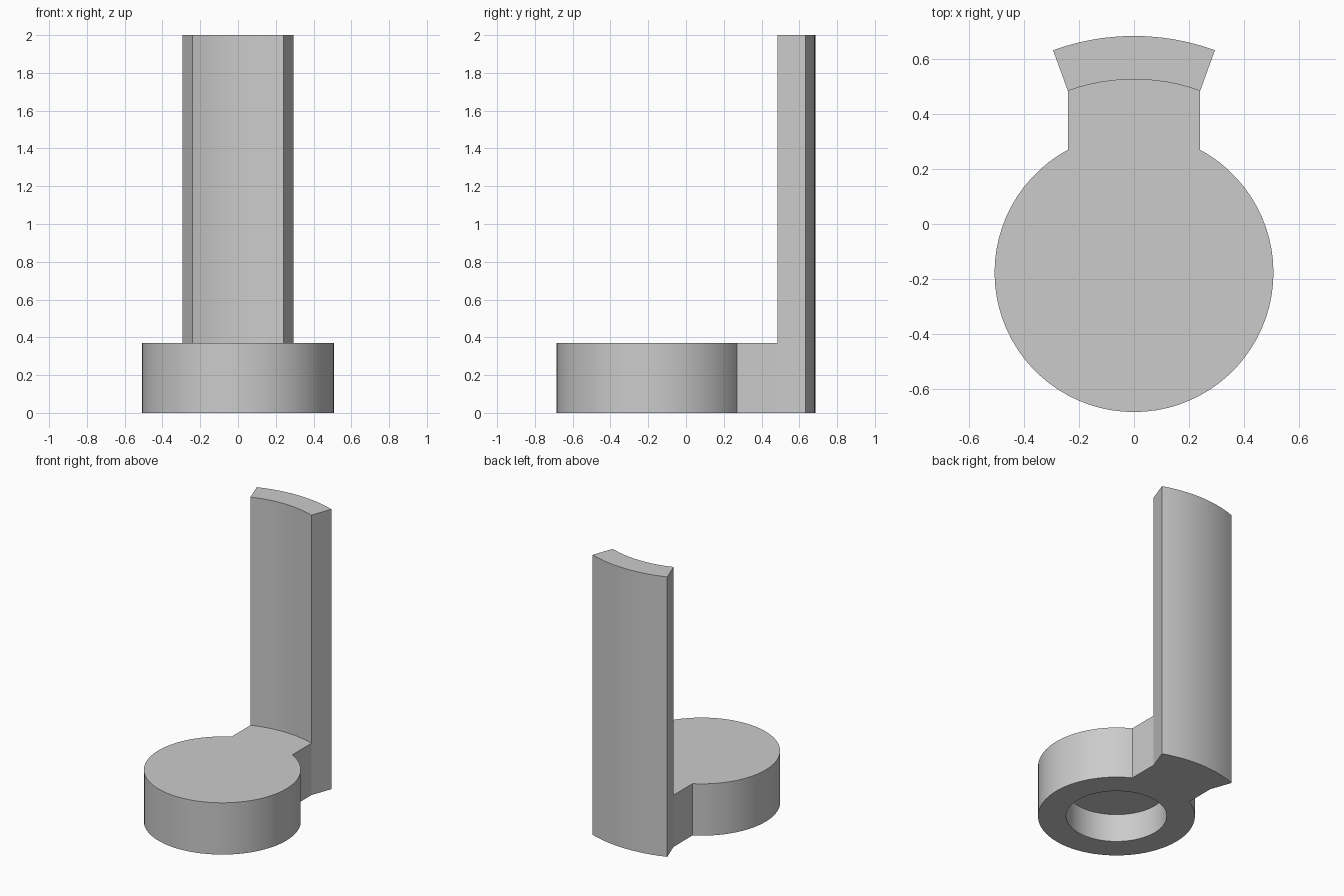
import bpy, bmesh
from math import sin, cos, asin, radians

if "Cube" in bpy.data.objects:
    bpy.data.objects.remove(bpy.data.objects["Cube"])

CENTRE_Y = -0.177
DISC_R, SOCKET_R = 0.508, 0.326
INNER_R, OUTER_R = 0.704, 0.862
BASE_H, SOCKET_H, TOTAL_H = 0.37, 0.2, 2.0
HALF = radians(20)

grey = bpy.data.materials.new("light_grey")
grey.use_nodes = True
colour = (0.6, 0.6, 0.6, 1)
grey.diffuse_color = colour
grey.node_tree.nodes["Principled BSDF"].inputs["Base Color"].default_value = colour


def arc(radius, start, end, steps):
    """Points on an arc about the disc axis, angles measured from +y."""
    angles = [start + (end - start) * i / steps for i in range(steps + 1)]
    return [(radius * sin(a), CENTRE_Y + radius * cos(a)) for a in angles]


def prism(name, outline, bottom, top):
    """Extrude a flat outline upwards into a solid."""
    bm = bmesh.new()
    face = bm.faces.new([bm.verts.new((x, y, bottom)) for x, y in outline])
    raised = bmesh.ops.extrude_face_region(bm, geom=[face])["geom"]
    verts = [v for v in raised if isinstance(v, bmesh.types.BMVert)]
    bmesh.ops.translate(bm, verts=verts, vec=(0, 0, top - bottom))
    bmesh.ops.recalc_face_normals(bm, faces=bm.faces[:])
    mesh = bpy.data.meshes.new(name)
    bm.to_mesh(mesh)
    bm.free()
    mesh.materials.append(grey)
    obj = bpy.data.objects.new(name, mesh)
    bpy.context.collection.objects.link(obj)
    return obj


def activate(obj):
    bpy.ops.object.select_all(action="DESELECT")
    obj.select_set(True)
    bpy.context.view_layer.objects.active = obj


# Round base with a straight neck reaching the post
neck = asin(INNER_R * sin(HALF) / DISC_R)
disc_edge = arc(DISC_R, neck, radians(360) - neck, 64)
neck_end = arc(INNER_R, -HALF, HALF, 12)
base = prism("round_base", disc_edge + neck_end, 0, BASE_H)

# Blind round socket in the underside
cutter = prism("socket_cutter", arc(SOCKET_R, 0, radians(360), 64)[:-1], -0.1, SOCKET_H)
cutter.hide_render = True
cut = base.modifiers.new("socket", "BOOLEAN")
cut.operation = "DIFFERENCE"
cut.solver = "EXACT"
cut.object = cutter
activate(base)
bpy.ops.object.modifier_apply(modifier=cut.name)
bpy.data.objects.remove(cutter)

# Tall curved post
post = prism("curved_post", neck_end + arc(OUTER_R, HALF, -HALF, 12), 0, TOTAL_H)

for part in (base, post):
    activate(part)
    bpy.ops.object.shade_smooth_by_angle(angle=radians(25))
